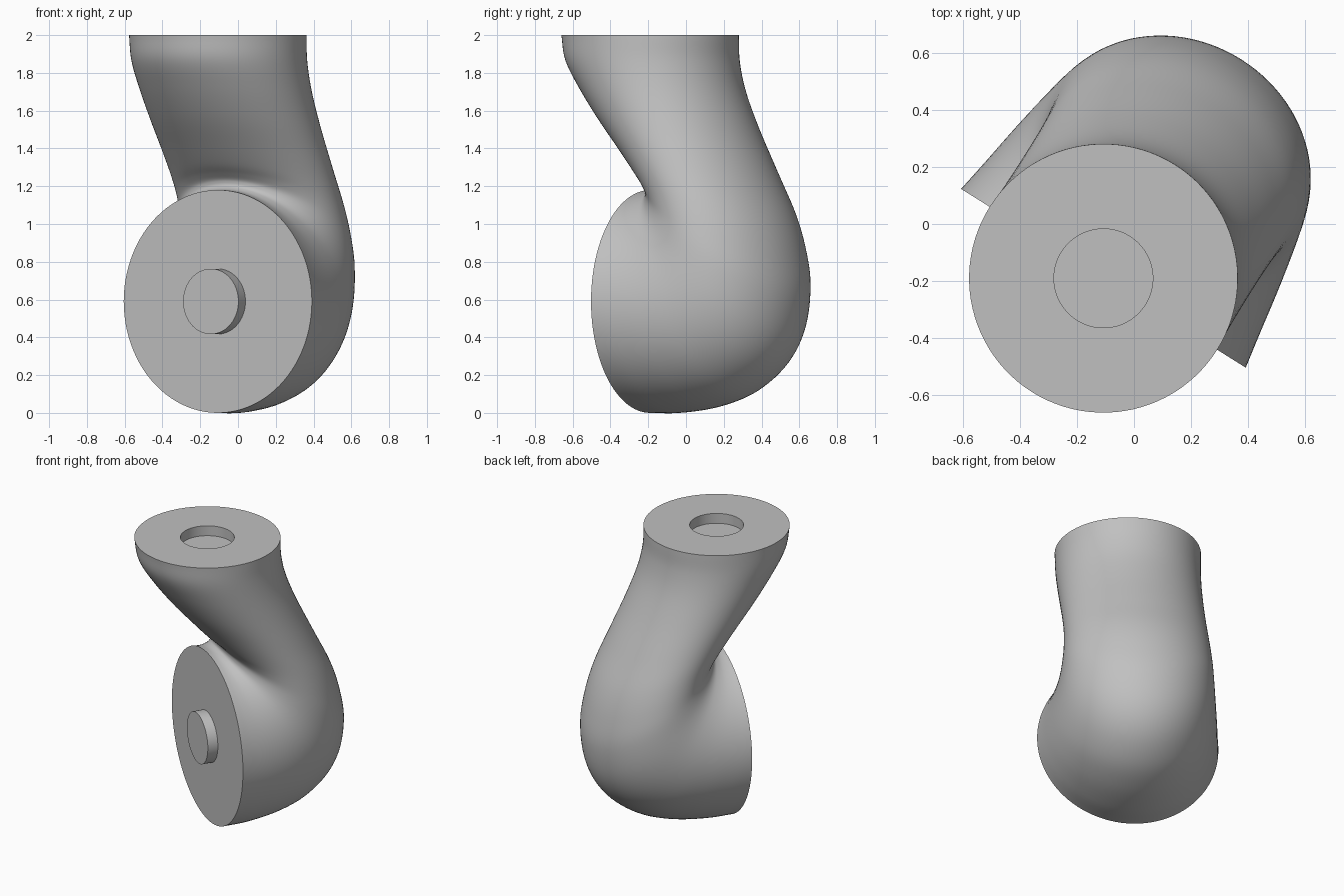
import bpy, bmesh, math
from mathutils import Vector

cube = bpy.data.objects.get("Cube")
if cube:
    bpy.data.objects.remove(cube)

SIDES = 96
AXIS = Vector((-0.107, -0.19, 0))       # shared vertical axis of both end discs
BACK = Vector((0.532, 0.847, 0))        # direction the elbow bulges
SIDE = Vector((0.847, -0.532, 0))
UP = Vector((0, 0, 1))
PIN, DEPTH = 0.173, 0.07

grey = bpy.data.materials.new("light_grey")
grey.use_nodes = True
grey.diffuse_color = (0.53, 0.53, 0.53, 1)
grey.node_tree.nodes["Principled BSDF"].inputs["Base Color"].default_value = (0.53, 0.53, 0.53, 1)


def ring(ou, oz, iu, iz, w):
    """Ellipse spanning an outer and an inner profile point, with half width w."""
    outer, inner = AXIS + BACK * ou + UP * oz, AXIS + BACK * iu + UP * iz
    mid, half = (outer + inner) / 2, (outer - inner) / 2
    angles = [2 * math.pi * k / SIDES for k in range(SIDES)]
    return [mid + half * math.cos(a) + SIDE * w * math.sin(a) for a in angles]


def loft(name, rings):
    """Skin a list of rings and cap both ends."""
    bm = bmesh.new()
    loops = [[bm.verts.new(p) for p in r] for r in rings]
    for a, b in zip(loops, loops[1:]):
        for k in range(SIDES):
            n = (k + 1) % SIDES
            bm.faces.new((a[k], a[n], b[n], b[k]))
    bm.faces.new(loops[0])
    bm.faces.new(loops[-1])
    bmesh.ops.recalc_face_normals(bm, faces=bm.faces)
    mesh = bpy.data.meshes.new(name)
    bm.to_mesh(mesh)
    bm.free()
    mesh.materials.append(grey)
    obj = bpy.data.objects.new(name, mesh)
    bpy.context.collection.objects.link(obj)
    bpy.ops.object.select_all(action='DESELECT')
    obj.select_set(True)
    bpy.context.view_layer.objects.active = obj
    bpy.ops.object.shade_smooth_by_angle(angle=math.radians(35))


def smooth(stations, steps):
    """Catmull-Rom interpolation through the stations."""
    pts = [Vector(s) for s in stations]
    pts = [pts[0] * 2 - pts[1]] + pts + [pts[-1] * 2 - pts[-2]]
    out = []
    for a, b, c, d in zip(pts, pts[1:], pts[2:], pts[3:]):
        for s in range(steps):
            t = s / steps
            out.append(b + (c - a) * (t / 2) + (a * 2 - b * 5 + c * 4 - d) * (t * t / 2)
                       + (b * 3 - a - c * 3 + d) * (t ** 3 / 2))
    return out + [pts[-2]]


# Elbow stations: outer back, outer height, inner back, inner height, half width
stations = [
    (0, 0, 0, 1.18, 0.588),
    (0.18, 0, 0.03, 1.18, 0.57),
    (0.4, 0.03, 0.05, 1.185, 0.55),
    (0.6, 0.1, 0.065, 1.195, 0.53),
    (0.77, 0.23, 0.072, 1.205, 0.51),
    (0.87, 0.4, 0.073, 1.22, 0.495),
    (0.905, 0.62, 0.065, 1.24, 0.483),
    (0.88, 0.82, 0.035, 1.27, 0.474),
    (0.82, 1.02, -0.02, 1.32, 0.467),
    (0.71, 1.25, -0.11, 1.42, 0.463),
    (0.59, 1.5, -0.24, 1.57, 0.463),
    (0.51, 1.7, -0.36, 1.73, 0.465),
    (0.475, 1.86, -0.445, 1.87, 0.468),
    (0.47, 2, -0.47, 2, 0.47),
]

# Elbow body with a round socket sunk into its top
socket = [ring(PIN, z, -PIN, z, PIN) for z in (2, 2 - DEPTH)]
loft("elbow_body", [ring(*s) for s in smooth(stations, 6)] + socket)

# Pin standing out of the lower disc
loft("pin", [ring(u, 0.59 - PIN, u, 0.59 + PIN, PIN) for u in (0, -DEPTH)])
